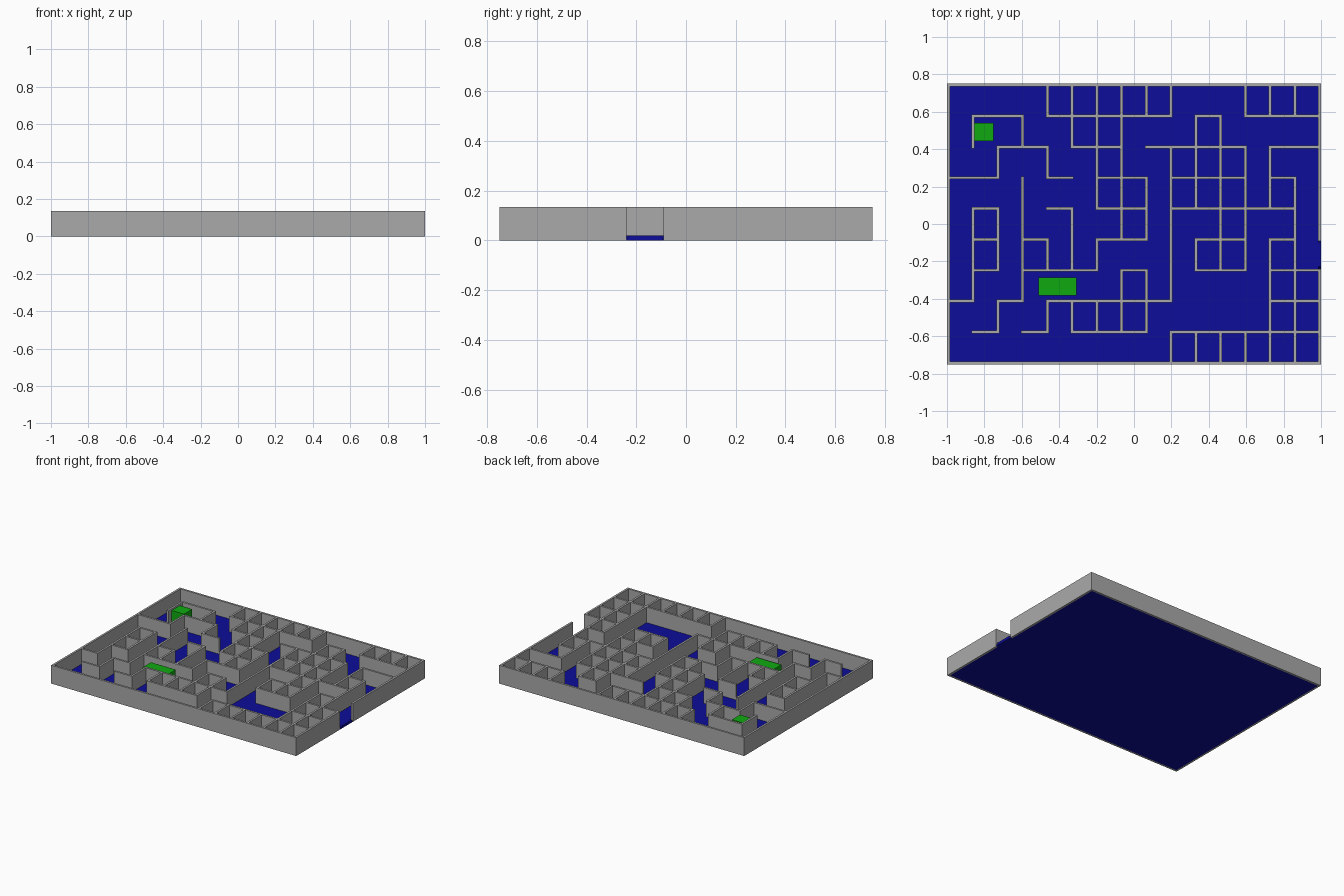
import bpy, bmesh

cube = bpy.data.objects.get("Cube")
if cube:
    bpy.data.objects.remove(cube, do_unlink=True)


def material(name, rgb):
    m = bpy.data.materials.new(name)
    m.use_nodes = True
    m.diffuse_color = (*rgb, 1)
    m.node_tree.nodes["Principled BSDF"].inputs["Base Color"].default_value = (*rgb, 1)
    return m


GREY = material("wall grey", (0.40, 0.40, 0.40))
BLUE = material("floor blue", (0.004, 0.004, 0.32))
GREEN = material("block green", (0.005, 0.40, 0.005))


def add_box(bm, x0, x1, y0, y1, z0, z1, taper=0.0):
    """Box whose top may be narrowed along y."""
    verts = bmesh.ops.create_cube(bm, size=1)["verts"]
    for v in verts:
        top = v.co.z > 0
        inset = taper if top else 0
        v.co = (x1 if v.co.x > 0 else x0,
                y1 - inset if v.co.y > 0 else y0 + inset,
                z1 if top else z0)


def make_object(name, mat, boxes):
    bm = bmesh.new()
    for b in boxes:
        add_box(bm, *b)
    mesh = bpy.data.meshes.new(name)
    bm.to_mesh(mesh)
    bm.free()
    mesh.materials.append(mat)
    obj = bpy.data.objects.new(name, mesh)
    bpy.context.collection.objects.link(obj)
    return obj


# Maze grid: 15 columns by 9 rows, row 0 at the back
H, T, FLOOR = 0.135, 0.0075, 0.02
BOTTOM = 0.004


def gx(i):
    return -0.9925 + i * 1.985 / 15


def gy(j):
    return 0.7425 - j * 1.485 / 9


# Inner walls running along x: row -> column spans
across = {
    1: [(1, 3), (4, 9), (10, 11), (12, 15)],
    2: [(2, 4), (5, 7), (8, 12), (13, 15)],
    3: [(0, 2), (4, 5), (6, 8), (9, 12), (13, 14)],
    4: [(1, 2), (4, 5), (6, 8), (9, 14)],
    5: [(1, 2), (3, 4), (6, 8), (10, 12), (13, 14)],
    6: [(1, 2), (3, 6), (7, 8), (10, 12), (13, 15)],
    7: [(0, 1), (2, 3), (4, 9), (13, 15)],
    8: [(1, 2), (3, 4), (5, 8), (9, 15)],
}
# Inner walls running along y: column -> row spans
along = {
    1: [(1, 2), (4, 7)],
    2: [(2, 3), (4, 6), (7, 8)],
    3: [(1, 2), (3, 7)],
    4: [(0, 1), (2, 3), (5, 6), (7, 8)],
    5: [(0, 2), (4, 6), (7, 8)],
    6: [(0, 4), (5, 6), (7, 8)],
    7: [(0, 5), (6, 8)],
    8: [(0, 1), (3, 5), (6, 8)],
    9: [(0, 1), (2, 7), (8, 9)],
    10: [(1, 4), (5, 6), (8, 9)],
    11: [(1, 6), (8, 9)],
    12: [(0, 1), (2, 6), (8, 9)],
    13: [(0, 1), (2, 4), (5, 9)],
    14: [(0, 1), (3, 9)],
}


def wall_x(j, a, b, z0):
    return (gx(a) - T, gx(b) + T, gy(j) - T, gy(j) + T, z0, H)


def wall_y(i, a, b, z0):
    return (gx(i) - T, gx(i) + T, gy(b) - T, gy(a) + T, z0, H)


make_object("cross_walls", GREY,
            [wall_x(j, a, b, BOTTOM) for j, spans in across.items() for a, b in spans])
make_object("lengthwise_walls", GREY,
            [wall_y(i, a, b, BOTTOM) for i, spans in along.items() for a, b in spans])

# Outer frame with a doorway in the +x side
make_object("outer_walls", GREY, [
    wall_x(0, 0, 15, 0), wall_x(9, 0, 15, 0),
    wall_y(0, 0, 9, 0), wall_y(15, 0, 5, 0), wall_y(15, 6, 9, 0),
])

# Floor and doorway sill
make_object("floor", BLUE, [(-0.986, 0.986, -0.736, 0.736, 0, FLOOR)])
make_object("doorway_sill", BLUE,
            [(0.985, 1.0, gy(6) + T, gy(5) - T, 0, FLOOR, 0.012)])

# Green blocks standing in the corridors
make_object("small_block", GREEN, [(-0.857, -0.752, 0.445, 0.54, FLOOR, 0.122)])
make_object("long_block", GREEN, [(-0.51, -0.308, -0.383, -0.286, FLOOR, 0.11)])
